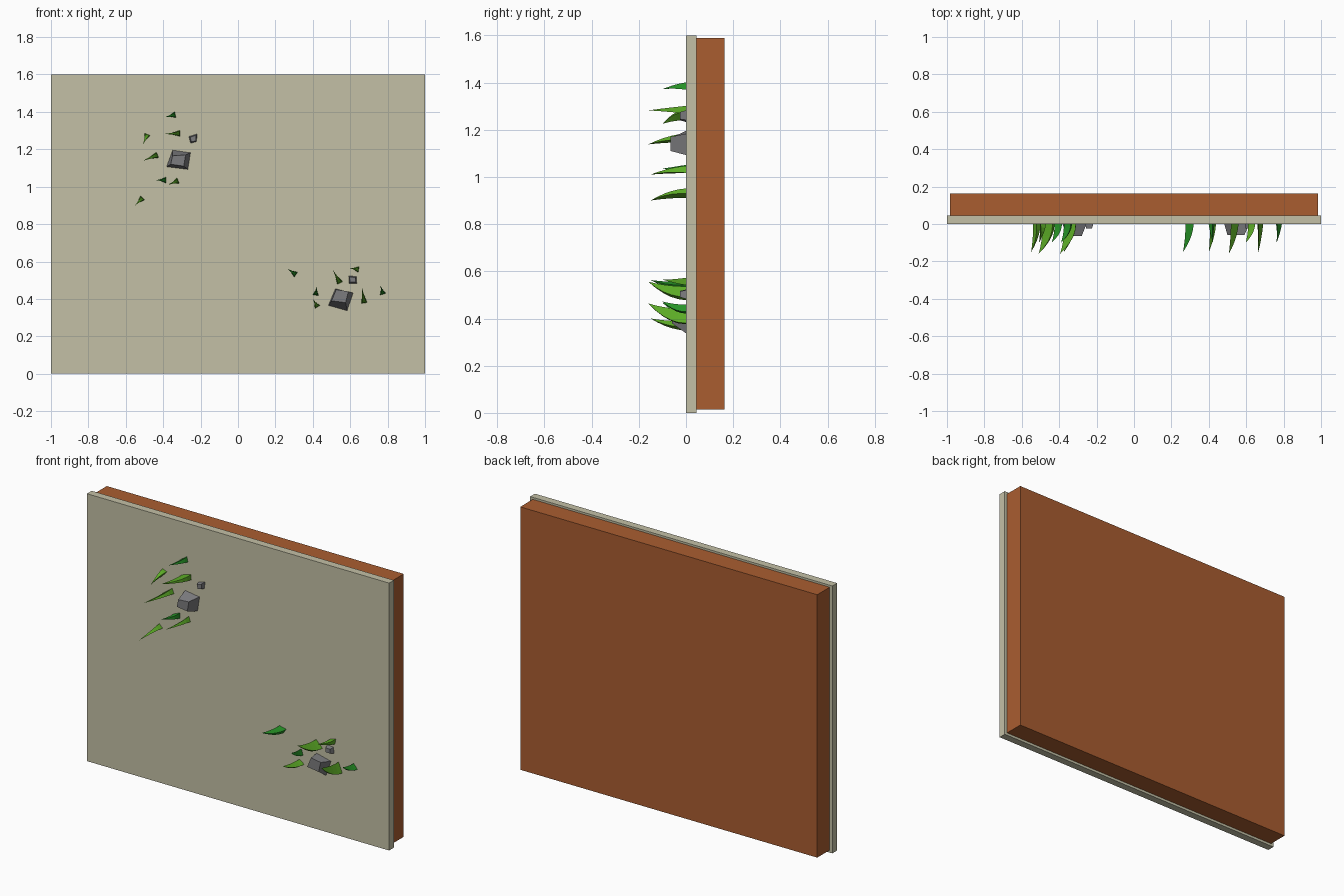
import bpy, bmesh
from mathutils import Vector

if "Cube" in bpy.data.objects:
    bpy.data.objects.remove(bpy.data.objects["Cube"])


def material(name, rgb):
    m = bpy.data.materials.new(name)
    m.diffuse_color = (*rgb, 1)
    m.use_nodes = True
    m.node_tree.nodes["Principled BSDF"].inputs["Base Color"].default_value = m.diffuse_color
    return m


SAND = material("sand", (0.55, 0.53, 0.38))
CLAY = material("clay", (0.40, 0.11, 0.03))
LIGHT = material("light_green", (0.11, 0.42, 0.02))
DARK = material("dark_green", (0.02, 0.30, 0.02))
STONE = material("stone", (0.2, 0.2, 0.21))


def finish(bm, name, mat):
    bmesh.ops.recalc_face_normals(bm, faces=bm.faces)
    me = bpy.data.meshes.new(name)
    bm.to_mesh(me)
    bm.free()
    me.materials.append(mat)
    ob = bpy.data.objects.new(name, me)
    bpy.context.collection.objects.link(ob)
    return ob


def loft(bm, rings):
    """Skin a list of equal-sized vertex rings and cap both ends."""
    vs = [[bm.verts.new(p) for p in r] for r in rings]
    n = len(vs[0])
    for a, b in zip(vs, vs[1:]):
        for i in range(n):
            j = (i + 1) % n
            bm.faces.new((a[i], a[j], b[j], b[i]))
    bm.faces.new(vs[0])
    bm.faces.new(vs[-1])


def slab(name, hx, y0, y1, z0, z1, mat):
    bm = bmesh.new()
    outline = [(-hx, z0), (hx, z0), (hx, z1), (-hx, z1)]
    loft(bm, [[(x, y, z) for x, z in outline] for y in (y0, y1)])
    finish(bm, name, mat)


def blade(name, heel, tip, length, mat):
    """Curved three-sided leaf growing out of the wall, bending heel -> tip."""
    bm = bmesh.new()
    h, t = Vector(heel), Vector(tip)
    d = t - h
    side = Vector((-d.y, d.x)).normalized() * 0.016
    steps = 5
    rings = []
    for i in range(steps):
        s = i / steps
        outer = h + d * s ** 2
        inner = h + d * (0.72 + 0.28 * s ** 2)
        y = -length * s
        w = side * (1 - s)
        rings.append([(p.x, y, p.y) for p in (outer + w, outer - w, inner)])
    loft(bm, rings)
    # pointed end
    end = bm.verts.new((t.x, -length, t.y))
    bm.verts.ensure_lookup_table()
    bm.faces.ensure_lookup_table()
    cap = bm.faces[-1]
    ring = list(cap.verts)
    bm.faces.remove(cap)
    for i in range(3):
        bm.faces.new((ring[i], ring[(i + 1) % 3], end))
    finish(bm, name, mat)


def rock(name, base, front, depth):
    bm = bmesh.new()
    loft(bm, [[(x, 0.01, z) for x, z in base], [(x, -depth, z) for x, z in front]])
    finish(bm, name, STONE)


# Ground sheet and the soil layer behind it
slab("surface_panel", 1.0, 0.0, 0.045, 0.0, 1.6, SAND)
slab("soil_layer", 0.983, 0.045, 0.163, 0.015, 1.588, CLAY)

# Grass: heel (x, z), tip (x, z), length, material
grass = [
    ((-.335, 1.385), (-.39, 1.372), .10, DARK),
    ((-.31, 1.285), (-.395, 1.282), .16, LIGHT),
    ((-.485, 1.28), (-.508, 1.225), .10, LIGHT),
    ((-.43, 1.17), (-.51, 1.138), .16, LIGHT),
    ((-.385, 1.035), (-.44, 1.035), .10, DARK),
    ((-.32, 1.032), (-.375, 1.01), .15, LIGHT),
    ((-.51, .94), (-.55, .90), .15, LIGHT),
    ((.31, .53), (.262, .563), .15, DARK),
    ((.415, .42), (.422, .467), .10, DARK),
    ((.425, .357), (.40, .40), .15, LIGHT),
    ((.545, .485), (.507, .556), .16, LIGHT),
    ((.645, .557), (.597, .565), .10, LIGHT),
    ((.675, .378), (.662, .464), .16, LIGHT),
    ((.775, .425), (.762, .472), .10, DARK),
]
for i, g in enumerate(grass):
    blade(f"grass_blade_{i + 1}", *g)

# Rocks: outline at the wall, smaller front face, depth
rock("large_rock_upper",
     [(-.385, 1.105), (-.265, 1.09), (-.25, 1.185), (-.35, 1.20)],
     [(-.36, 1.12), (-.29, 1.11), (-.28, 1.17), (-.35, 1.165)], .065)
rock("large_rock_lower",
     [(.48, .36), (.585, .33), (.62, .43), (.52, .455)],
     [(.50, .39), (.575, .38), (.59, .44), (.525, .45)], .06)
rock("small_rock_upper",
     [(-.255, 1.23), (-.22, 1.24), (-.215, 1.285), (-.265, 1.27)],
     [(-.25, 1.24), (-.225, 1.245), (-.225, 1.275), (-.255, 1.265)], .025)
rock("small_rock_lower",
     [(.592, .48), (.638, .48), (.635, .522), (.59, .525)],
     [(.598, .49), (.628, .49), (.627, .515), (.597, .517)], .025)
